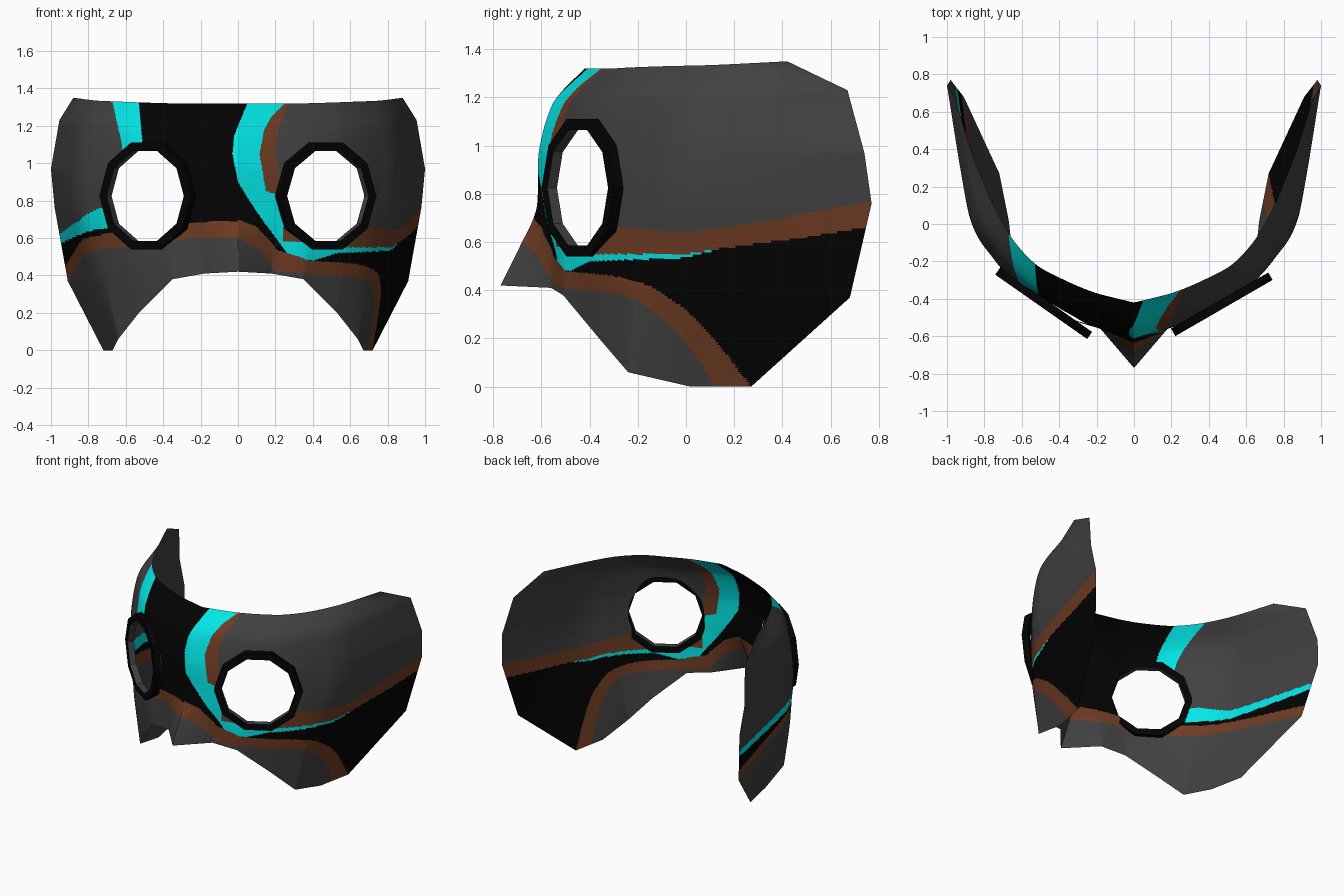
import bpy, bmesh, math
from mathutils import Vector

if "Cube" in bpy.data.objects:
    bpy.data.objects.remove(bpy.data.objects["Cube"])


def material(name, rgb):
    m = bpy.data.materials.new(name)
    m.diffuse_color = (*rgb, 1)
    m.use_nodes = True
    m.node_tree.nodes["Principled BSDF"].inputs["Base Color"].default_value = m.diffuse_color
    return m


GREY, BLACK, CYAN, BROWN = range(4)
MATS = [material("dark_grey", (0.053, 0.053, 0.053)), material("black", (0.001, 0.001, 0.001)),
        material("cyan", (0.001, 0.83, 0.83)), material("brown", (0.16, 0.045, 0.017))]


def make_object(name, bm):
    me = bpy.data.meshes.new(name)
    bm.to_mesh(me)
    bm.free()
    for m in MATS:
        me.materials.append(m)
    ob = bpy.data.objects.new(name, me)
    bpy.context.collection.objects.link(ob)
    return ob


def table(t, *pts):
    """Piecewise linear lookup."""
    if t <= pts[0][0]:
        return pts[0][1]
    for (a, p), (b, q) in zip(pts, pts[1:]):
        if t <= b:
            return p + (q - p) * (t - a) / (b - a)
    return pts[-1][1]


def spline(pts, t, soft):
    """Path through points, t in 0..1: straight at soft 0, Catmull-Rom at soft 1."""
    n = len(pts) - 1
    k = min(int(t * n), n - 1)
    f = t * n - k
    a, b, c, d = (pts[min(max(k + o, 0), n)] for o in (-1, 0, 1, 2))
    curve = 0.5 * (2 * b + (c - a) * f + (2 * a - 5 * b + 4 * c - d) * f * f
                   + (3 * b - a - 3 * c + d) * f ** 3)
    return b.lerp(c, f).lerp(curve, soft)


# Vertical profiles of one half, from the nose ridge to the rear edge (top to bottom)
PROFILES = [
    [(0, -.42, 1.32), (0, -.55, 1.18), (0, -.61, .98), (0, -.62, .74), (0, -.69, .58), (0, -.77, .42)],
    [(.2, -.37, 1.32), (.18, -.49, 1.18), (.18, -.55, .97), (.18, -.56, .74), (.18, -.56, .56), (.18, -.56, .41)],
    [(.35, -.31, 1.32), (.37, -.43, 1.17), (.38, -.48, .96), (.38, -.485, .74), (.37, -.5, .55), (.35, -.51, .38)],
    [(.52, -.22, 1.325), (.56, -.32, 1.18), (.58, -.36, .96), (.58, -.365, .74), (.57, -.37, .47), (.53, -.36, .2)],
    [(.65, -.08, 1.33), (.71, -.16, 1.2), (.74, -.19, .97), (.74, -.2, .74), (.71, -.21, .4), (.64, -.24, .06)],
    [(.76, .12, 1.335), (.84, .06, 1.2), (.88, .05, .97), (.87, .04, .74), (.79, .03, .38), (.67, .02, 0)],
    [(.88, .42, 1.35), (.955, .67, 1.23), (1, .74, .97), (.98, .77, .76), (.91, .68, .37), (.72, .27, 0)],
]
PROFILES = [[Vector(p) for p in prof] for prof in PROFILES]
# Eyes: centre and angle of the eye plane
EYES = [(Vector((.467, -.425, .825)), math.radians(30)),
        (Vector((-.48, -.42, .825)), math.radians(-35))]


def colour(p):
    x, y, z = p
    sweep = table(z, (.47, .29), (.55, .24), (.67, .15), (.8, .06), (.9, 0), (1.05, -.03), (1.15, -.02), (1.32, .05))
    if x > 0:
        # lower brown arc
        if x < .2:
            lo = table(x, (0, .6), (.1, .55), (.2, .43))
            hi = table(x, (0, .7), (.1, .66), (.2, .55))
        else:
            lo = table(y, (-.55, .42), (-.45, .4), (-.3, .39), (-.2, .36), (-.05, .24), (.05, .12), (.12, 0))
            hi = table(y, (-.55, .54), (-.5, .48), (-.3, .46), (-.15, .42), (0, .32), (.15, .16), (.27, 0))
        if z < lo:
            return GREY
        if z < hi:
            return BROWN
    if x > -.1 and z > .6 or x > .2:
        # right cheek stripes and forehead sweep
        if x < sweep:
            return BLACK if x > 0 or z > .69 else BROWN
        if y > -.54 and x > .24:
            split = table(y, (-.5, .58), (-.4, .55), (0, .55), (.2, .58), (.5, .62), (.74, .66))
            if z < split:
                thin = table(y, (-.53, .49), (-.48, .48), (-.4, .52), (0, .535), (.15, .573), (.2, .6), (.8, .9))
                return CYAN if z > thin else BLACK
            if z < table(y, (-.28, .66), (0, .64), (.3, .68), (.77, .77)):
                return BROWN
        if x < table(z, (.6, .27), (.75, .25), (.83, .22), (.85, .15), (1.05, .115), (1.18, .14), (1.25, .18), (1.32, .25)):
            return CYAN
        if x < table(z, (.8, .27), (.95, .22), (1.08, .2), (1.2, .22), (1.32, .27)):
            return BROWN
        return GREY
    if x > 0:
        return BLACK if x < sweep else CYAN
    # left half: brown band, black wedge, cyan stripe
    if x > -.5:
        lo, hi = table(x, (-.5, .55), (-.25, .6), (0, .6)), table(x, (-.5, .64), (-.25, .68), (0, .7))
    else:
        lo, hi = table(y, (-.3, .55), (0, .51), (.7, .37)), table(y, (-.3, .63), (0, .59), (.7, .45))
    if z < lo:
        return GREY
    if z < hi:
        return BROWN
    if x > table(z, (1.1, -.51), (1.32, -.53)) and z > .7 or x > -.5:
        return BLACK
    if x > table(z, (1.1, -.62), (1.32, -.67)) and z > .8:
        return CYAN
    if z < table(y, (-.2, .65), (0, .62), (.72, .57)):
        return BLACK
    return CYAN if z < table(y, (-.2, .76), (0, .69), (.72, .62)) else GREY


def in_eye(p):
    for c, a in EYES:
        if p.y < 0 and p.x * c.x > 0:
            d = p - c
            if math.hypot(d.x * math.cos(a) + d.y * math.sin(a), d.z) < .253:
                return True
    return False


# Mask shell: one curved sheet, eye openings left out, painted by rule
NU, NV = 260, 190
bm = bmesh.new()
half = [[] for _ in range(NU + 1)]
for j in range(NV + 1):
    t = j / NV
    row = [spline(prof, t, 0 if prof is PROFILES[-1] else .8) for prof in PROFILES]
    soft = min(.8, (1 - t) * 4)
    for i in range(NU + 1):
        half[i].append(spline(row, i / NU, soft))
grid = [[bm.verts.new((p.x if i >= 0 else -p.x, p.y, max(p.z, 0))) for p in half[abs(i)]]
        for i in range(-NU, NU + 1)]
for a, b in zip(grid, grid[1:]):
    for j in range(NV):
        quad = (a[j], a[j + 1], b[j + 1], b[j])
        mid = sum((v.co for v in quad), Vector()) / 4
        if not in_eye(mid):
            f = bm.faces.new(quad)
            f.material_index = colour(mid)
            f.smooth = True
bmesh.ops.delete(bm, geom=[v for v in bm.verts if not v.link_faces], context='VERTS')
make_object("mask_shell", bm)

# Eye rims: ten-sided rings, black with grey inner walls
SIDES = 10
for name, (c, a) in zip(("right_eye_rim", "left_eye_rim"), EYES):
    along = Vector((math.cos(a), math.sin(a), 0))
    out = Vector((math.sin(a), -math.cos(a), 0))
    bm = bmesh.new()
    loops = []
    for r, d in ((.3, -.018), (.3, .028), (.252, .028), (.252, -.018)):
        loops.append([bm.verts.new(c + out * d + along * (r * math.cos(t)) + Vector((0, 0, r * math.sin(t))))
                      for t in (2 * math.pi * k / SIDES for k in range(SIDES))])
    for n in range(4):
        p, q = loops[n], loops[(n + 1) % 4]
        for k in range(SIDES):
            m = (k + 1) % SIDES
            f = bm.faces.new((p[k], p[m], q[m], q[k]))
            f.material_index = GREY if n == 2 else BLACK
    bmesh.ops.recalc_face_normals(bm, faces=bm.faces)
    make_object(name, bm)
